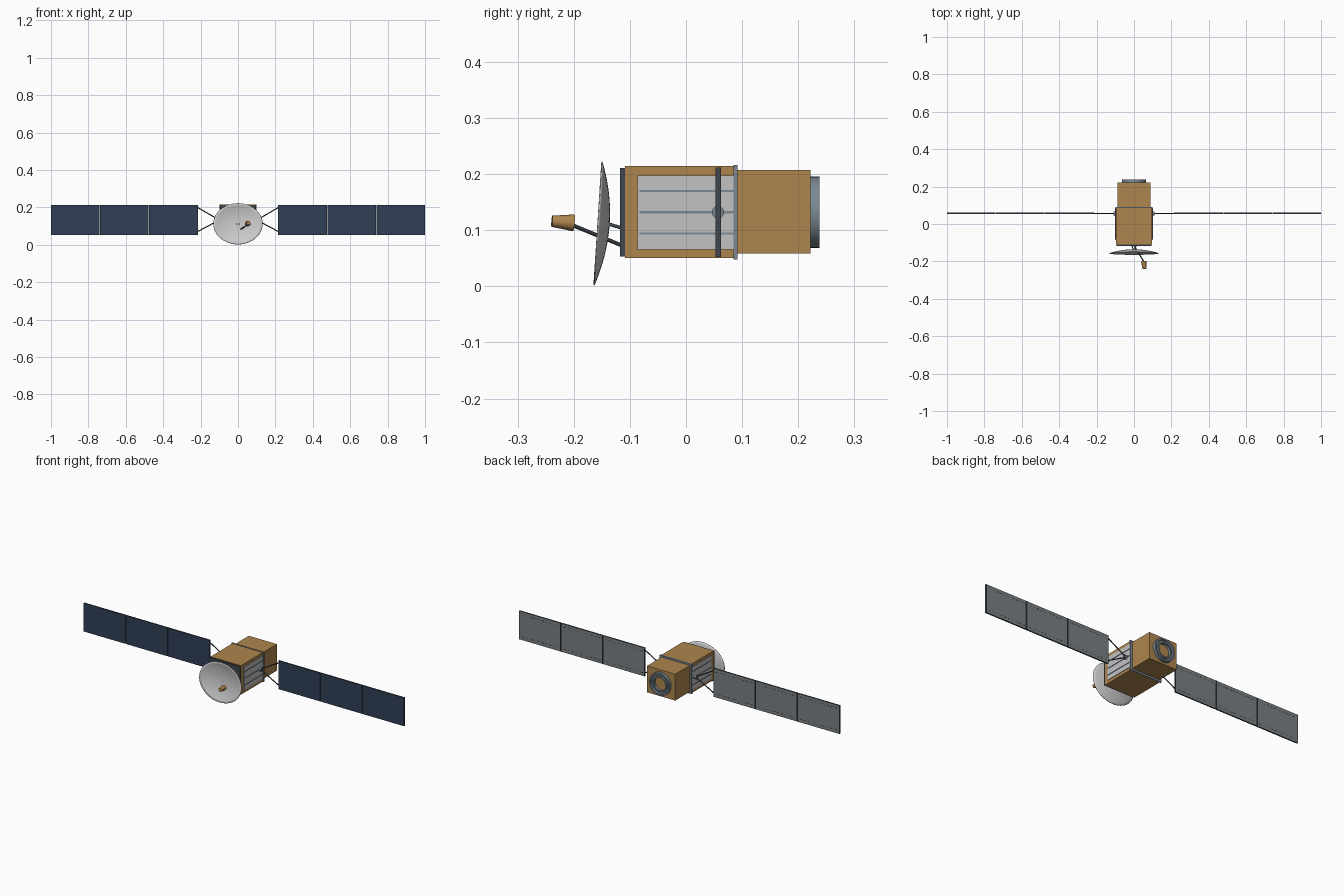
import bpy, bmesh, math
from mathutils import Vector

cube = bpy.data.objects.get("Cube")
if cube:
    bpy.data.objects.remove(cube, do_unlink=True)


def material(name, *rgb):
    m = bpy.data.materials.new(name)
    m.use_nodes = True
    m.diffuse_color = (*rgb, 1)
    m.node_tree.nodes["Principled BSDF"].inputs["Base Color"].default_value = (*rgb, 1)
    return m


GOLD = material("gold foil", 0.42, 0.235, 0.075)
WHITE = material("dish white", 0.6, 0.6, 0.6)
SILVER = material("radiator silver", 0.54, 0.54, 0.55)
STEEL = material("blue grey metal", 0.2, 0.25, 0.29)
DARK = material("dark grey", 0.05, 0.062, 0.075)
NAVY = material("solar cell navy", 0.03, 0.05, 0.09)
BACK = material("panel back grey", 0.19, 0.215, 0.23)


def finish(name, bm, *mats, smooth=False):
    bmesh.ops.recalc_face_normals(bm, faces=bm.faces)
    mesh = bpy.data.meshes.new(name)
    bm.to_mesh(mesh)
    bm.free()
    for m in mats:
        mesh.materials.append(m)
    obj = bpy.data.objects.new(name, mesh)
    bpy.context.collection.objects.link(obj)
    if smooth:
        bpy.ops.object.select_all(action="DESELECT")
        obj.select_set(True)
        bpy.context.view_layer.objects.active = obj
        bpy.ops.object.shade_smooth_by_angle(angle=math.radians(35))
    return obj


def box(name, mat, xs, ys, zs):
    bm = bmesh.new()
    bmesh.ops.create_cube(bm, size=1)
    for v in bm.verts:
        v.co = [(a + b) / 2 + c * abs(b - a) for (a, b), c in zip((xs, ys, zs), v.co)]
    return finish(name, bm, mat)


def rod(name, mat, start, end, r1, r2=None, sides=12):
    start, end = Vector(start), Vector(end)
    bm = bmesh.new()
    bmesh.ops.create_cone(bm, cap_ends=True, segments=sides, radius1=r1,
                          radius2=r1 if r2 is None else r2, depth=(end - start).length)
    turn = (end - start).to_track_quat("Z", "Y")
    for v in bm.verts:
        v.co = turn @ v.co + (start + end) / 2
    return finish(name, bm, mat, smooth=True)


def lathe(name, mat, profile, z, sides=40):
    """Spin (radius, y) points around a line along y at height z."""
    bm = bmesh.new()
    vs = [bm.verts.new((r, y, z)) for r, y in profile]
    es = [bm.edges.new(p) for p in zip(vs, vs[1:])]
    bmesh.ops.spin(bm, geom=vs + es, cent=(0, 0, z), axis=(0, 1, 0),
                   angle=math.tau, steps=sides, use_duplicate=False)
    bmesh.ops.remove_doubles(bm, verts=bm.verts, dist=1e-5)
    return finish(name, bm, mat, smooth=True)


MID = 0.132

# Body: two foil boxes, a separating frame and a dark front deck
box("front_body", GOLD, (-0.095, 0.095), (-0.109, 0.087), (0.05, 0.214))
box("rear_body", GOLD, (-0.088, 0.088), (0.088, 0.222), (0.058, 0.207))
box("body_frame", STEEL, (-0.1, 0.1), (0.085, 0.092), (0.048, 0.216))
box("front_deck", DARK, (-0.094, 0.094), (-0.118, -0.109), (0.053, 0.211))

# Rear docking ring with a recessed channel and an open foil centre
lathe("rear_ring", STEEL, [(0.0635, 0.221), (0.0635, 0.238), (0.055, 0.238), (0.053, 0.229),
                           (0.045, 0.229), (0.043, 0.236), (0.036, 0.236), (0.036, 0.221)], MID)

# Reflector: shallow elliptical bowl whose rim leans back at the top
bm = bmesh.new()
RINGS, SIDES = 10, 48
CZ = 0.112


def bowl_point(ring, k):
    t, a = ring / RINGS, math.tau * k / SIDES
    dz = 0.11 * t * math.sin(a)
    return 0.132 * t * math.cos(a), -0.157 + 0.064 * dz + 0.02 * (1 - t * t), CZ + dz


centre = bm.verts.new(bowl_point(0, 0))
rows = [[bm.verts.new(bowl_point(i, k)) for k in range(SIDES)] for i in range(1, RINGS + 1)]
for k in range(SIDES):
    n = (k + 1) % SIDES
    bm.faces.new((centre, rows[0][k], rows[0][n]))
    for inner, outer in zip(rows, rows[1:]):
        bm.faces.new((inner[k], outer[k], outer[n], inner[n]))
dish = finish("dish", bm, WHITE, smooth=True)
shell = dish.modifiers.new("shell", "SOLIDIFY")
shell.thickness = 0.002
shell.offset = 0

# Feed horn, its boom and the dish mounts
rod("feed_boom", DARK, (0, -0.115, 0.073), (0.055, -0.205, 0.11), 0.0035)
rod("feed_horn", GOLD, (0.052, -0.2, 0.113), (0.056, -0.239, 0.116), 0.015, 0.01, 20)
for side in (-1, 1):
    rod("dish_mount", DARK, (side * 0.012, -0.115, 0.104), (side * 0.004, -0.138, 0.111), 0.003)

# Sides: radiators, hubs, yokes and three-panel solar wings
WY, Z0, Z1 = 0.057, 0.052, 0.212
for side, label in ((1, "left"), (-1, "right")):
    def xs(a, b):
        return sorted((side * a, side * b))

    box(label + "_radiator", SILVER, xs(0.094, 0.098), (-0.086, 0.086), (0.066, 0.197))
    for z in (0.094, MID, 0.17):
        box(label + "_radiator_rib", STEEL, xs(0.097, 0.1005), (-0.083, 0.086), (z - 0.002, z + 0.002))
    rod(label + "_hub", STEEL, (side * 0.096, WY, MID), (side * 0.109, WY, MID), 0.011, sides=24)
    for z in (0.2, 0.07):
        rod(label + "_yoke", DARK, (side * 0.1, WY, MID), (side * 0.217, WY, z), 0.003)

    for i in range(3):
        a = 0.215 + i * 0.2625
        b = a + 0.26
        panel = box(label + "_solar_panel", NAVY, xs(a, b), (WY - 0.004, WY + 0.004), (Z0, Z1))
        panel.data.materials.append(BACK)
        panel.data.materials.append(DARK)
        for f in panel.data.polygons:
            f.material_index = 0 if f.normal.y < -0.5 else 1 if f.normal.y > 0.5 else 2
        # Edge strips and seam lines on the rear face
        for u in (a, b - 0.003):
            box(label + "_panel_edge", DARK, xs(u, u + 0.003), (WY + 0.003, WY + 0.005), (Z0, Z1))
        for z in (Z0 + 0.018, Z1 - 0.018):
            for j in range(10):
                u = a + 0.012 + j * 0.024
                box(label + "_panel_seam", DARK, xs(u, u + 0.015), (WY + 0.003, WY + 0.0045), (z - 0.001, z + 0.001))
